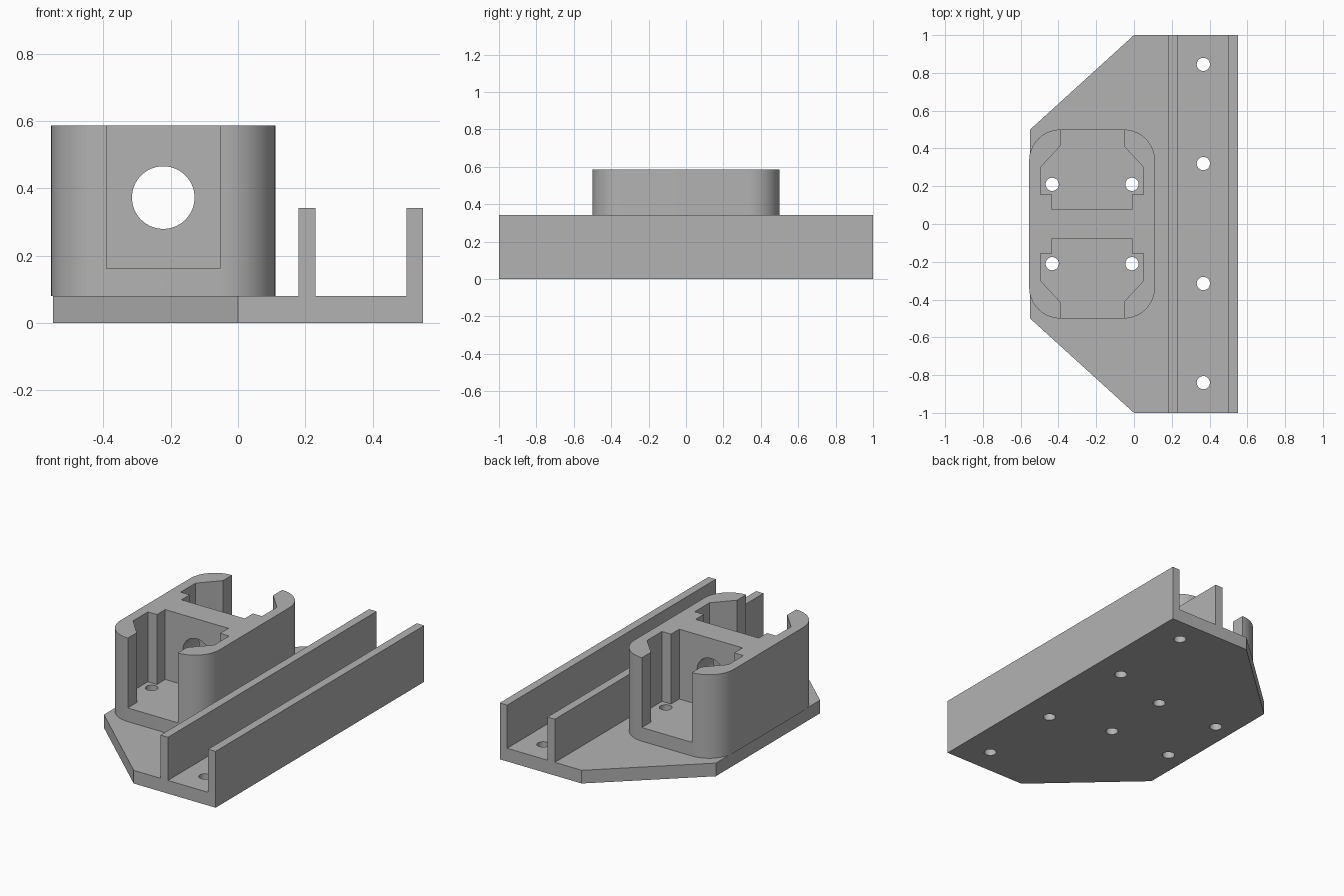
import bpy, bmesh, math
from mathutils import Matrix

cube = bpy.data.objects.get("Cube")
if cube:
    bpy.data.objects.remove(cube, do_unlink=True)

grey = bpy.data.materials.new("plain grey")
grey.use_nodes = True
colour = (0.45, 0.45, 0.45, 1)
grey.diffuse_color = colour
grey.node_tree.nodes["Principled BSDF"].inputs["Base Color"].default_value = colour

ALONG_Y = Matrix.Rotation(math.pi / 2, 4, "X")


def prism(name, outline, low, high, matrix=None):
    """Extrude a flat outline from low to high, then optionally turn it."""
    bm = bmesh.new()
    face = bm.faces.new([bm.verts.new((x, y, low)) for x, y in outline])
    top = bmesh.ops.extrude_face_region(bm, geom=[face])["geom"]
    bmesh.ops.translate(bm, vec=(0, 0, high - low),
                        verts=[g for g in top if isinstance(g, bmesh.types.BMVert)])
    if matrix:
        bm.transform(matrix)
    bmesh.ops.recalc_face_normals(bm, faces=bm.faces)
    mesh = bpy.data.meshes.new(name)
    bm.to_mesh(mesh)
    bm.free()
    mesh.materials.append(grey)
    obj = bpy.data.objects.new(name, mesh)
    bpy.context.collection.objects.link(obj)
    return obj


def arc(cx, cy, radius, start, end, steps):
    angles = [math.radians(start + (end - start) * i / steps) for i in range(steps + 1)]
    return [(cx + radius * math.cos(a), cy + radius * math.sin(a)) for a in angles]


def circle(cx, cy, radius, steps=40):
    return arc(cx, cy, radius, 0, 360, steps)[:-1]


def cut(target, cutters):
    """Subtract the cutters, apply the result and remove them."""
    bpy.context.view_layer.objects.active = target
    for cutter in cutters:
        cutter.hide_render = True
        mod = target.modifiers.new("cut", "BOOLEAN")
        mod.operation = "DIFFERENCE"
        mod.solver = "EXACT"
        mod.object = cutter
        bpy.ops.object.modifier_apply(modifier=mod.name)
        bpy.data.objects.remove(cutter, do_unlink=True)


def smooth(obj):
    bpy.ops.object.select_all(action="DESELECT")
    obj.select_set(True)
    bpy.context.view_layer.objects.active = obj
    bpy.ops.object.shade_smooth_by_angle(angle=math.radians(30))


PLATE, RAIL, TOP = 0.08, 0.342, 0.587
MID = -0.222          # centre line of the socket block
HALF = 0.333          # half width of the block
SCREWS = [(MID + sx * 0.211, sy * 0.21) for sx in (-1, 1) for sy in (-1, 1)]

# Base plate with two upright rails, as one cross-section along the length
section = [(-0.55, 0), (0.55, 0), (0.55, RAIL), (0.5, RAIL), (0.5, PLATE),
           (0.23, PLATE), (0.23, RAIL), (0.18, RAIL), (0.18, PLATE), (-0.55, PLATE)]
base = prism("base_with_rails", section, -1, 1, ALONG_Y)

# Tapered corners and screw holes of the base
cutters = [prism("corner_cutter", [(0.11, s * 1.1), (-0.66, s * 0.4), (-0.66, s * 1.1)], -0.1, 0.2)
           for s in (-1, 1)]
rail_holes = [(0.367, y) for y in (-0.84, -0.315, 0.32, 0.845)]
cutters += [prism("hole_cutter", circle(x, y, 0.035), -0.1, 0.2)
            for x, y in SCREWS + rail_holes]
cut(base, cutters)
smooth(base)

# Rounded socket block
R = 0.165
outline = []
for i, (sx, sy) in enumerate([(1, 1), (-1, 1), (-1, -1), (1, -1)]):
    outline += arc(MID + sx * (HALF - R), sy * (0.5 - R), R, i * 90, i * 90 + 90, 16)
block = prism("socket_block", outline, PLATE, TOP)

# Stepped pockets open to the front and back, mirrored from one half profile
half = [(0.168, 0.6), (0.168, 0.413), (0.273, 0.3), (0.273, 0.157), (0.212, 0.157), (0.212, 0.078)]
cutters = []
for s in (-1, 1):
    pocket = [(MID + x, s * y) for x, y in half]
    pocket += [(MID - x, s * y) for x, y in reversed(half)]
    cutters.append(prism("pocket_cutter", pocket, 0.163, 0.7))

# Round passage through the dividing wall, and the screw holes in the floor
cutters.append(prism("passage_cutter", circle(MID, 0.373, 0.093, 64), -0.2, 0.2, ALONG_Y))
cutters += [prism("hole_cutter", circle(x, y, 0.035), 0, 0.3) for x, y in SCREWS]
cut(block, cutters)
smooth(block)
